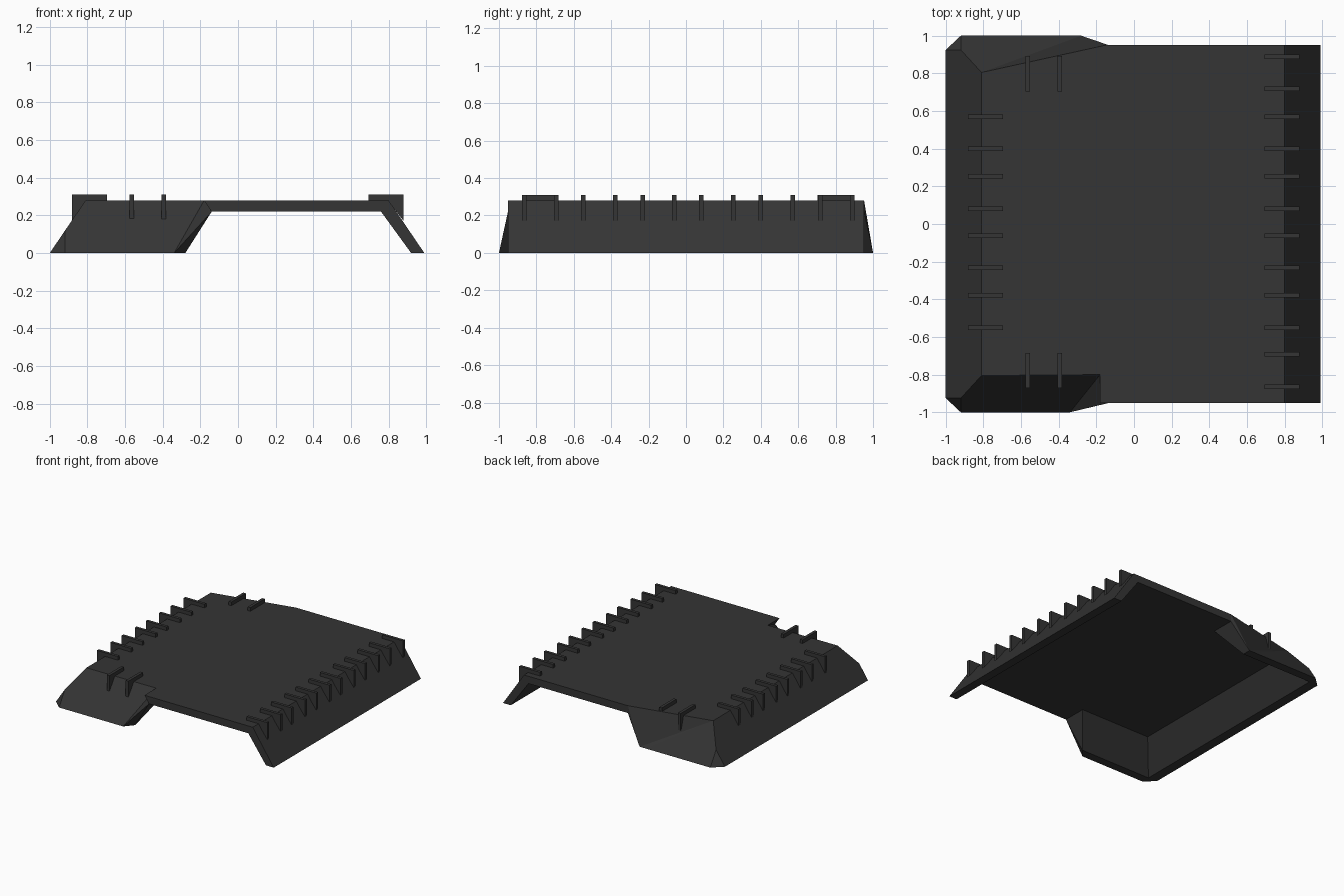
import bpy, bmesh

if "Cube" in bpy.data.objects:
    bpy.data.objects.remove(bpy.data.objects["Cube"])

mat = bpy.data.materials.new("dark_grey")
mat.diffuse_color = (0.035, 0.035, 0.035, 1)
mat.use_nodes = True
mat.node_tree.nodes["Principled BSDF"].inputs["Base Color"].default_value = mat.diffuse_color


def finish(bm, name):
    bmesh.ops.recalc_face_normals(bm, faces=bm.faces[:])
    mesh = bpy.data.meshes.new(name)
    bm.to_mesh(mesh)
    bm.free()
    mesh.materials.append(mat)
    obj = bpy.data.objects.new(name, mesh)
    bpy.context.collection.objects.link(obj)


# Shell corners shared by front and back: R right, L left, T top, B bottom, i inside
corners = {
    "RT": (.80, .952, .28), "RTi": (.76, .952, .22),
    "RB": (.99, .952, 0), "RBi": (.92, .952, 0),
    "P": (-.14, .952, .28), "Pi": (-.14, .952, .22),
    "LT": (-.81, .805, .28), "LTi": (-.77, .76, .22),
    "LM": (-.92, .925, .118), "LB": (-1, .925, 0),
    "C": (-.92, 1, 0), "K": (-.92, .93, 0),
    "E": (-.34, 1, 0), "Ei": (-.28, .93, 0), "Fi": (-.14, .76, .22),
}
bm = bmesh.new()
v = {}
for s, end in ((-1, "_f"), (1, "_b")):
    for n, (x, y, z) in corners.items():
        v[n + end] = bm.verts.new((x, s * y, z))
v["F_f"] = bm.verts.new((-.18, -.80, .28))
v["Q_f"] = bm.verts.new((-.18, -.952, .28))
v["G_b"] = bm.verts.new((-.28, 1, 0))


def face(names, end=""):
    bm.faces.new([v[n + end] for n in names.split()])


# Flaps and cut ends
for end in ("_f", "_b"):
    for f in ("LB C LM", "C E Ei K", "LB C K", "K Ei Fi LTi", "Ei Fi Pi",
              "P RT RTi Pi", "RT RB RBi RTi"):
        face(f, end)
for f in ("C E LT LM", "E F LT", "E Ei Pi", "E Pi F", "Pi Q F", "P Q Pi"):
    face(f, "_f")
for f in ("C E LT LM", "E G LT", "G P LT", "E G Ei", "G Ei Pi", "G Pi P"):
    face(f, "_b")
# Long walls running front to back
for a, b in (("RT", "RB"), ("RB", "RBi"), ("RBi", "RTi"), ("LB", "K"), ("K", "LTi")):
    face(f"{a}_f {b}_f {b}_b {a}_b")
face("LB_f LM_f LT_f LT_b LM_b LB_b")
# Top and ceiling
face("LT_f F_f Q_f P_f RT_f RT_b P_b LT_b")
face("LTi_f Fi_f Pi_f RTi_f RTi_b Pi_b Fi_b LTi_b")
finish(bm, "shell")

# Fins: profile from inner end to outer end, as (distance outward, height)
profile = [(0, .272), (0, .31), (.188, .31), (.188, .17), (.11, .272)]


def fins(name, places, start, axis, sign):
    bm = bmesh.new()
    for p in places:
        rings = []
        for t in (-.012, .012):
            ring = []
            for d, z in profile:
                out = start + sign * d
                co = (out, p + t, z) if axis == "x" else (p + t, out, z)
                ring.append(bm.verts.new(co))
            bm.faces.new(ring)
            rings.append(ring)
        for i in range(5):
            j = (i + 1) % 5
            bm.faces.new((rings[0][i], rings[0][j], rings[1][j], rings[1][i]))
    finish(bm, name)


row = [.57, .40, .253, .082, -.062, -.232, -.378, -.55]
fins("right_fins", [.888, .718] + row + [-.693, -.865], .692, "x", 1)
fins("left_fins", row, -.695, "x", -1)
fins("front_fins", [-.565, -.394], -.684, "y", -1)
fins("back_fins", [-.565, -.394], .704, "y", 1)
